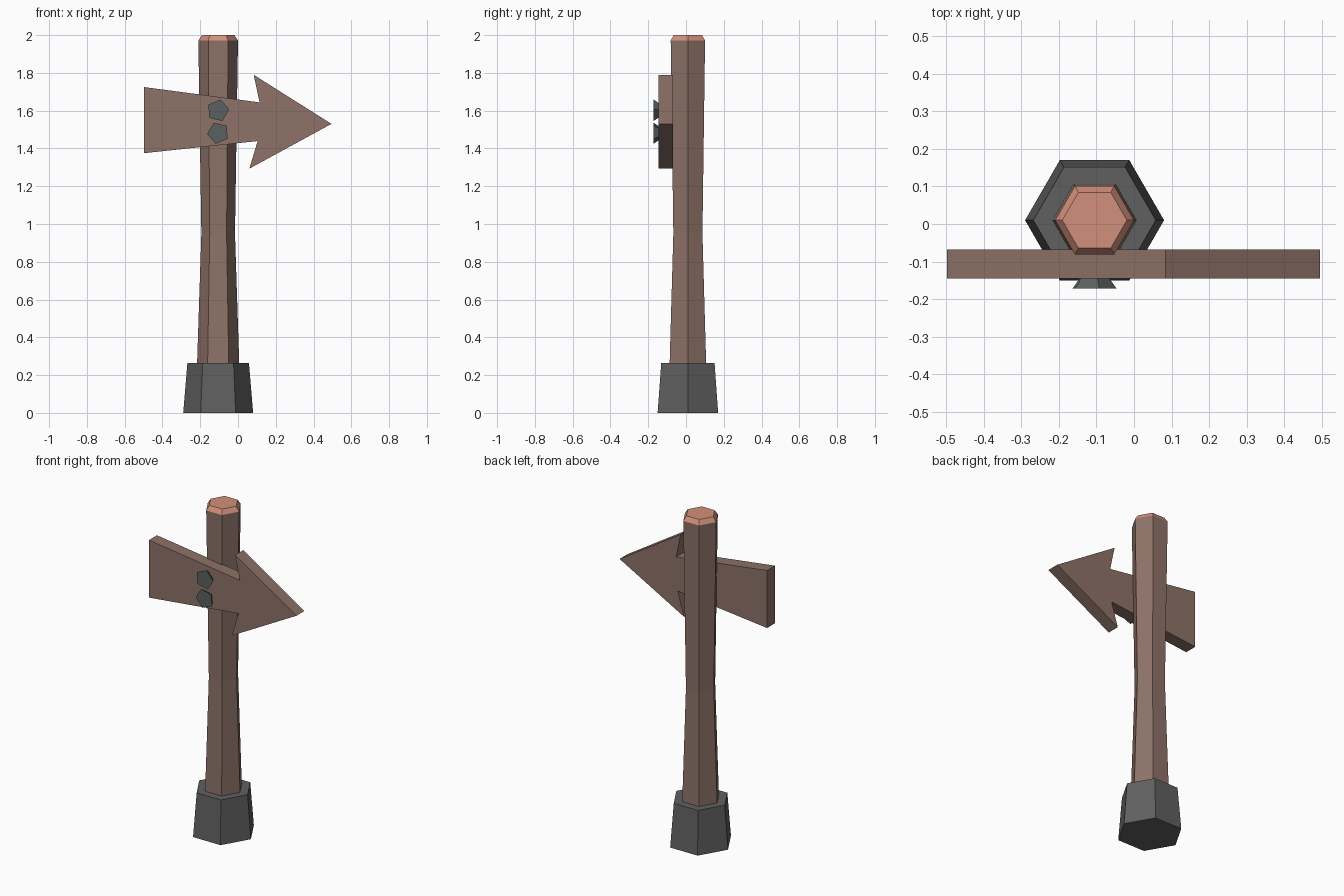
import bpy, bmesh, math

if "Cube" in bpy.data.objects:
    bpy.data.objects.remove(bpy.data.objects["Cube"])


def srgb(h):
    vals = [int(h[i:i + 2], 16) / 255 for i in (0, 2, 4)]
    return [v / 12.92 if v <= 0.04045 else ((v + 0.055) / 1.055) ** 2.4 for v in vals] + [1]


def material(name, h):
    m = bpy.data.materials.new(name)
    m.diffuse_color = srgb(h)
    m.use_nodes = True
    m.node_tree.nodes["Principled BSDF"].inputs["Base Color"].default_value = m.diffuse_color
    return m


BROWN = material("brown wood", "8D7268")
SALMON = material("cut wood", "D2907C")
GREY = material("dark grey stone", "606060")
IRON = material("nail iron", "5A6160")


def loft(name, rings, mats):
    """Join equal-length rings of points into a closed solid."""
    bm = bmesh.new()
    loops = [[bm.verts.new(p) for p in ring] for ring in rings]
    n = len(loops[0])
    for a, b in zip(loops, loops[1:]):
        for i in range(n):
            j = (i + 1) % n
            bm.faces.new((a[i], a[j], b[j], b[i]))
    bm.faces.new(loops[0][::-1])
    bm.faces.new(loops[-1])
    bmesh.ops.recalc_face_normals(bm, faces=bm.faces[:])
    me = bpy.data.meshes.new(name)
    bm.to_mesh(me)
    bm.free()
    for m in mats:
        me.materials.append(m)
    ob = bpy.data.objects.new(name, me)
    bpy.context.collection.objects.link(ob)
    return ob


CX, CY = -0.105, 0.01


def hexagon(r, z):
    return [(CX + r * math.cos(k * math.pi / 3), CY + r * math.sin(k * math.pi / 3), z)
            for k in range(6)]


# Stone foot
loft("stone_foot", [hexagon(0.185, 0), hexagon(0.163, 0.265)], [GREY])

# Waisted post with a chamfered, freshly cut top
post = loft("post", [hexagon(0.112, 0.25), hexagon(0.089, 0.95),
                     hexagon(0.105, 1.972), hexagon(0.086, 2.0)], [BROWN, SALMON])
for p in post.data.polygons:
    p.material_index = int(p.center.z > 1.98)

# Arrow board
outline = [(-0.498, 1.725), (0.114, 1.644), (0.083, 1.79), (0.495, 1.53),
           (0.06, 1.293), (0.104, 1.439), (-0.498, 1.375)]
loft("arrow_board", [[(x, y, z) for x, z in outline] for y in (-0.068, -0.145)], [BROWN])


# Five-sided nails, wider at the front
def nail(name, x, z, r, turn):
    def ring(rad, y):
        angles = [math.radians(turn + 72 * k) for k in range(5)]
        return [(x + rad * math.cos(a), y, z + rad * math.sin(a)) for a in angles]
    loft(name, [ring(r * 0.65, -0.143), ring(r, -0.172)], [IRON])


nail("upper_nail", -0.106, 1.601, 0.06, 5)
nail("lower_nail", -0.105, 1.482, 0.059, 185)
